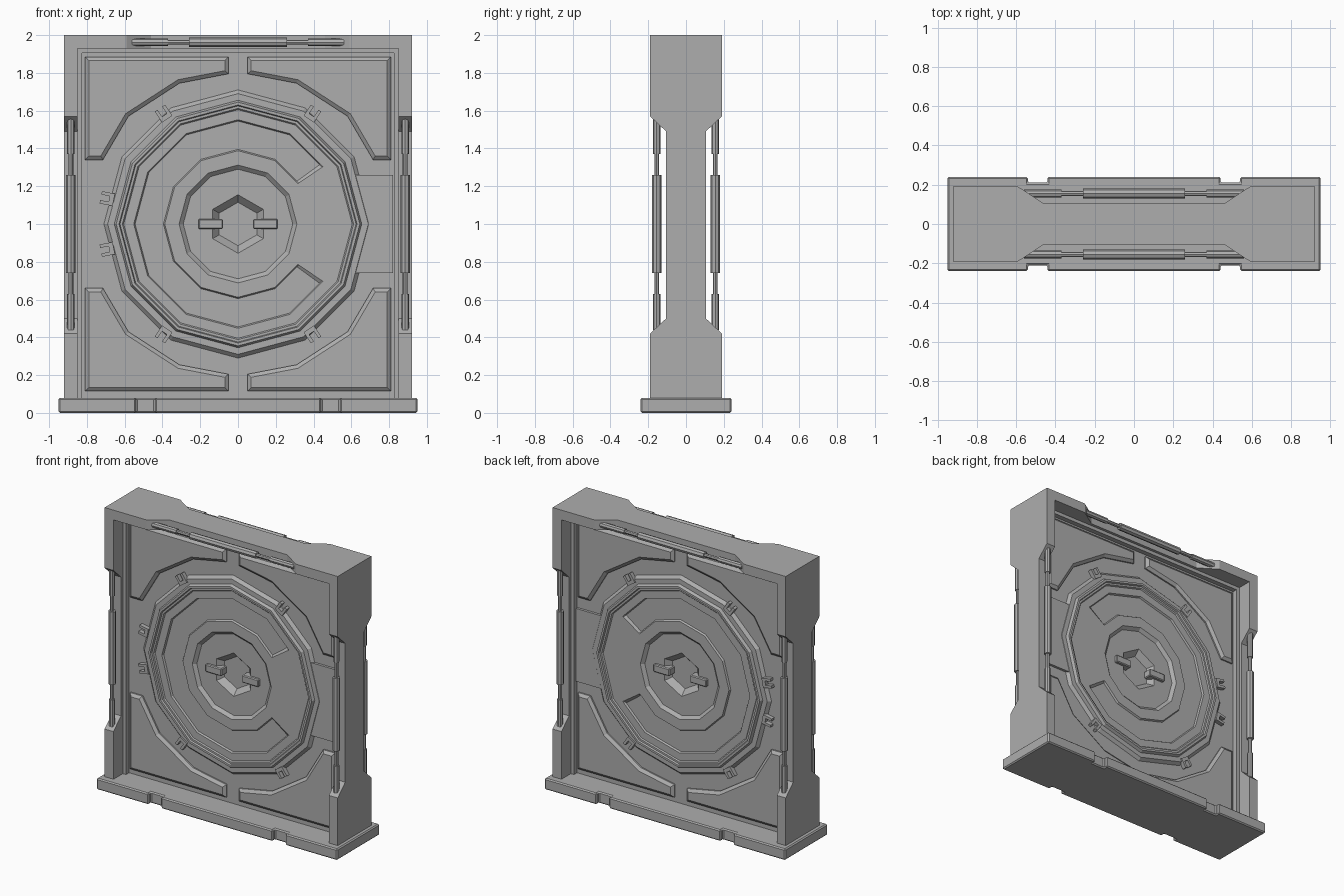
import bpy, bmesh, math
from mathutils import Vector, Matrix

cube = bpy.data.objects.get("Cube")
if cube:
    bpy.data.objects.remove(cube)

grey = bpy.data.materials.new("plain grey")
grey.use_nodes = True
colour = (0.42, 0.42, 0.42, 1)
grey.diffuse_color = colour
grey.node_tree.nodes["Principled BSDF"].inputs["Base Color"].default_value = colour

CENTRE = 1.0  # height of the round door's centre


def finish(name, bm, mirror="", bevel=0, fix=True):
    """Turn a bmesh into an object, mirrored across the given axes."""
    if fix:
        bmesh.ops.recalc_face_normals(bm, faces=bm.faces)
    mesh = bpy.data.meshes.new(name)
    bm.to_mesh(mesh)
    bm.free()
    mesh.materials.append(grey)
    ob = bpy.data.objects.new(name, mesh)
    bpy.context.collection.objects.link(ob)
    if bevel:
        mod = ob.modifiers.new("bevel", "BEVEL")
        mod.width, mod.segments = bevel, 1
    if mirror:
        mod = ob.modifiers.new("mirror", "MIRROR")
        mod.use_axis = [a in mirror for a in "XYZ"]
        mod.use_mirror_merge = False
    return ob


def prism(bm, pts, axis, a, b, inset=0):
    """Extrude a 2D outline along an axis from a to b; inset slopes the far rim."""
    def place(p, d):
        return {"X": (d, p[0], p[1]), "Y": (p[0], d, p[1]), "Z": (p[0], p[1], d)}[axis]
    face = bm.faces.new([bm.verts.new(place(p, a)) for p in pts])
    geo = bmesh.ops.extrude_face_region(bm, geom=[face])["geom"]
    for v in geo:
        if isinstance(v, bmesh.types.BMVert):
            v.co["XYZ".index(axis)] = b
    cap = [f for f in geo if isinstance(f, bmesh.types.BMFace)]
    if inset:
        step = math.copysign(inset * 0.8, b - a)
        bmesh.ops.recalc_face_normals(bm, faces=bm.faces)
        bmesh.ops.inset_region(bm, faces=cap, thickness=inset, use_even_offset=True)
        for v in cap[0].verts:
            v.co["XYZ".index(axis)] += step


def box(bm, x, y, z, turn=None):
    mat = Matrix.Translation(((x[0] + x[1]) / 2, (y[0] + y[1]) / 2, (z[0] + z[1]) / 2))
    mat = mat @ Matrix.Diagonal((x[1] - x[0], y[1] - y[0], z[1] - z[0], 1))
    bmesh.ops.create_cube(bm, size=1, matrix=(turn or Matrix()) @ mat)


def rod(bm, centre, axis, start, end, radius):
    """Octagonal rod along X or Z, measured from the given centre."""
    d = Vector((1, 0, 0)) if axis == "X" else Vector((0, 0, 1))
    mat = Matrix.Translation(Vector(centre) + d * (start + end) / 2) @ d.to_track_quat("Z", "Y").to_matrix().to_4x4()
    bmesh.ops.create_cone(bm, cap_ends=True, segments=8, radius1=radius, radius2=radius,
                          depth=end - start, matrix=mat)


def mirrored(half):
    """Close an outline given for the +second-axis side."""
    return half + [(q, r) for q, r in [(p[0], -p[1]) for p in reversed(half)]]


# Base plinth with notches in the front and back edges
edge = [(0.95, 0.24), (0.54, 0.24), (0.54, 0.21), (0.44, 0.21), (0.44, 0.24)]
side = edge + [(-x, y) for x, y in reversed(edge)]
bm = bmesh.new()
prism(bm, mirrored(side), "Z", 0, 0.08)
finish("base", bm, bevel=0.008)

# Side pillars, waisted front and back
waist = [(0.19, 0.08), (0.19, 0.42), (0.105, 0.5), (0.105, 1.49), (0.19, 1.57), (0.19, 2)]
bm = bmesh.new()
prism(bm, waist + [(-y, z) for y, z in reversed(waist)], "X", 0.85, 0.92)
finish("side_pillars", bm, "X")

# Top beam with the same waist
beam = [(0.85, 0.19), (0.59, 0.19), (0.46, 0.105)]
bm = bmesh.new()
prism(bm, mirrored(beam + [(-x, y) for x, y in reversed(beam)]), "Z", 1.93, 2)
finish("top_beam", bm)

# Stepped trim inside the frame
bm = bmesh.new()
box(bm, (0.825, 0.855), (-0.085, 0.085), (0.08, 1.93))
finish("side_trim", bm, "X")
bm = bmesh.new()
box(bm, (-0.83, 0.83), (-0.085, 0.085), (1.905, 1.94))
finish("top_trim", bm)

# Piston rods lying in the waists of the pillars and beam
for name, centre, axis, cap, mirror in (
        ("side_pistons", (0.885, -0.155, CENTRE), "Z", (0.37, 0.56), "XY"),
        ("top_pistons", (0, -0.155, 1.962), "X", (0.37, 0.56), "Y")):
    bm = bmesh.new()
    rod(bm, centre, axis, -0.5, 0.5, 0.013)
    rod(bm, centre, axis, -0.26, 0.26, 0.025)
    for s in (-1, 1):
        lo, hi = sorted((s * cap[0], s * cap[1]))
        rod(bm, centre, axis, lo, hi, 0.02)
    finish(name, bm, mirror)


# Door panel: concentric polygon rings from the frame edge to the hexagonal socket
def polygon_radius(r, a, sides):
    step = 2 * math.pi / sides
    offset = (a - math.pi / 2) % step - step / 2
    return r * math.cos(step / 2) / math.cos(offset)


def frame_radius(a):
    c, s = abs(math.cos(a)), abs(math.sin(a))
    return min(0.855 / max(c, 1e-6), 0.93 / max(s, 1e-6))


corner = math.degrees(math.atan2(0.93, 0.855))
angles = sorted(list(range(0, 360, 30)) + [34, 36, 324, 326]
                + [corner, 180 - corner, 180 + corner, 360 - corner])
FLAT, HIGH = 0.05, 0.07
# radius, depth, sides (0 = frame rectangle), depth inside the C-shaped channel
rings = [(0, FLAT, 0, FLAT), (0.71, FLAT, 12, FLAT), (0.69, HIGH, 12, HIGH),
         (0.655, HIGH, 12, HIGH), (0.645, 0.09, 12, 0.09), (0.63, 0.09, 12, 0.09),
         (0.625, 0.078, 12, 0.078), (0.612, 0.078, 12, 0.078), (0.605, HIGH, 12, HIGH),
         (0.552, HIGH, 12, HIGH), (0.545, HIGH, 12, 0.058), (0.395, HIGH, 12, 0.058),
         (0.388, HIGH, 12, HIGH), (0.312, HIGH, 12, HIGH), (0.29, 0.05, 12, 0.05),
         (0.155, 0.05, 6, 0.05), (0.115, 0.01, 6, 0.01)]
bm = bmesh.new()
loops = []
for radius, depth, sides, channel in rings:
    loop = []
    for deg in angles:
        a = math.radians(deg)
        r = polygon_radius(radius, a, sides) if sides else frame_radius(a)
        y = channel if 36 <= deg <= 324 else depth
        loop.append(bm.verts.new((r * math.cos(a), -y, CENTRE + r * math.sin(a))))
    loops.append(loop)
n = len(angles)
for outer, inner in zip(loops, loops[1:]):
    for i in range(n):
        j = (i + 1) % n
        bm.faces.new((outer[i], outer[j], inner[j], inner[i]))
bm.faces.new(loops[-1])
finish("door_panel", bm, "Y", fix=False)

# Raised corner plates with sloped rims
plate = [(0.05, 0.885), (0.81, 0.885), (0.81, 0.34), (0.715, 0.34),
         (0.58, 0.57), (0.31, 0.745), (0.05, 0.795)]
for name, s in (("upper_plates", 1), ("lower_plates", -1)):
    bm = bmesh.new()
    prism(bm, [(x, CENTRE + s * z) for x, z in plate], "Y", -0.045, -0.06, 0.02)
    finish(name, bm, "XY")

# Bracket joining the ring to the left jamb
bm = bmesh.new()
bracket = [(0.6, 0.26), (0.82, 0.26), (0.82, -0.26), (0.6, -0.26), (0.66, 0)]
prism(bm, [(x, CENTRE + z) for x, z in bracket], "Y", -0.04, -0.068)
finish("ring_bracket", bm, "Y")

# Forked clips around the ring
bm = bmesh.new()
for deg in (56, 124, 169, 191, 236, 304):
    turn = Matrix.Translation((0, 0, CENTRE)) @ Matrix.Rotation(-math.radians(deg), 4, "Y")
    for z in (-0.024, 0.024):
        box(bm, (0.67, 0.74), (-0.08, -0.045), (z - 0.009, z + 0.009), turn)
    box(bm, (0.67, 0.695), (-0.08, -0.045), (-0.03, 0.03), turn)
finish("ring_clips", bm, "Y")

# Lugs at both sides of the socket
bm = bmesh.new()
box(bm, (0.08, 0.21), (-0.072, -0.01), (-0.027 + CENTRE, 0.027 + CENTRE))
finish("socket_lugs", bm, "XY", bevel=0.006)
